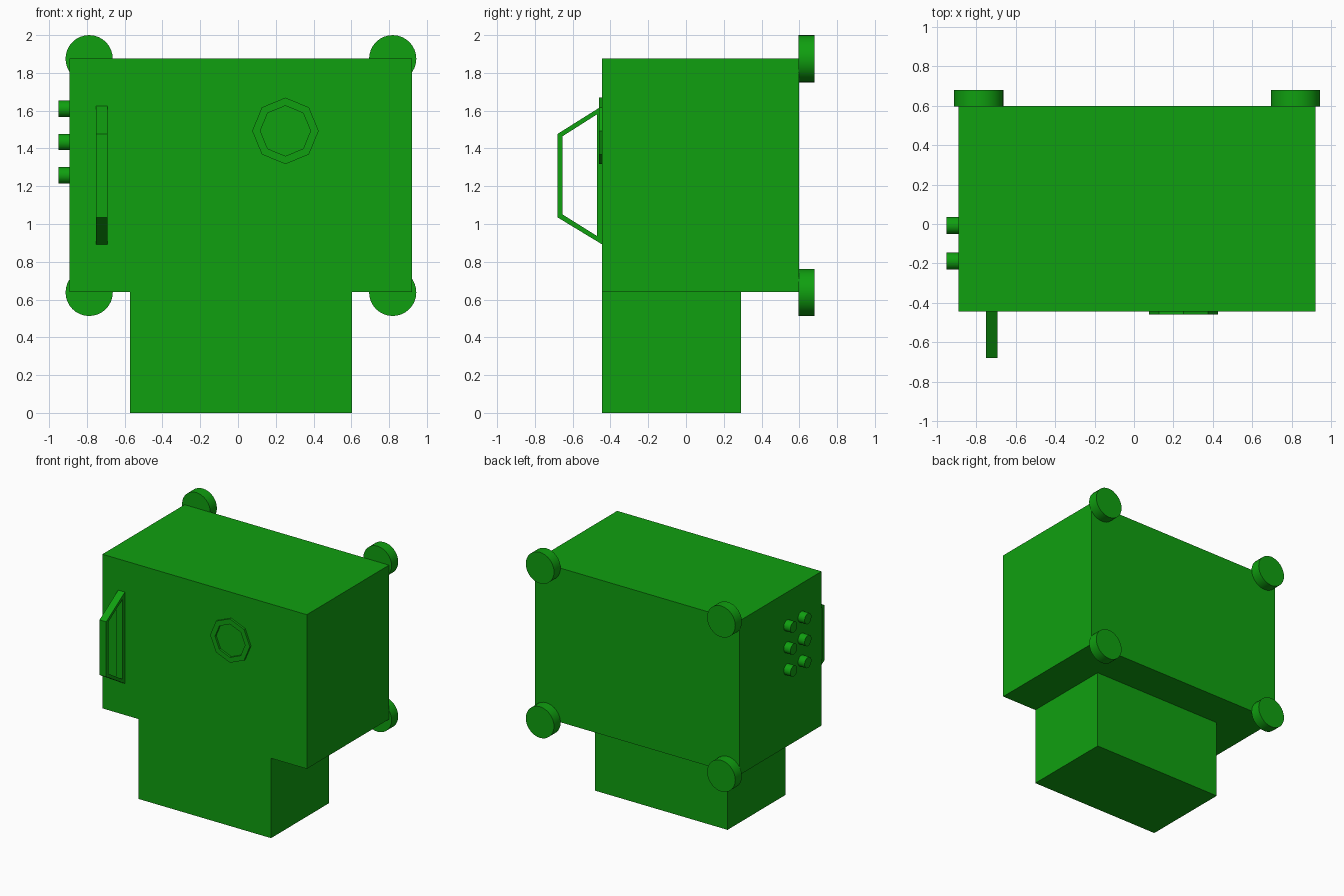
import bpy, bmesh
from math import cos, sin, tau, pi
from mathutils import Vector

if "Cube" in bpy.data.objects:
    bpy.data.objects.remove(bpy.data.objects["Cube"])

green = bpy.data.materials.new("green")
green.diffuse_color = (0.005, 0.35, 0.005, 1)
green.use_nodes = True
green.node_tree.nodes["Principled BSDF"].inputs["Base Color"].default_value = green.diffuse_color


def box(name, lo, hi):
    lo, hi = Vector(lo), Vector(hi)
    bpy.ops.mesh.primitive_cube_add(size=1, location=(lo + hi) / 2)
    ob = bpy.context.object
    ob.name = name
    ob.scale = hi - lo
    bpy.ops.object.transform_apply(location=False, rotation=False, scale=True)
    ob.data.materials.append(green)
    return ob


def disc(name, loc, radius, depth, rot, sides=32):
    bpy.ops.mesh.primitive_cylinder_add(vertices=sides, radius=radius, depth=depth,
                                        location=loc, rotation=rot)
    ob = bpy.context.object
    ob.name = name
    bpy.ops.object.shade_smooth_by_angle()
    ob.data.materials.append(green)
    return ob


def frame(name, outer, inner, place, d0, d1):
    """Extruded closed outline with an open middle; place(u, v, d) gives xyz."""
    bm = bmesh.new()
    n = len(outer)
    rings = [[bm.verts.new(place(u, v, d)) for u, v in loop]
             for loop, d in ((outer, d0), (outer, d1), (inner, d1), (inner, d0))]
    for a, b in zip(rings, rings[1:] + rings[:1]):
        for i in range(n):
            j = (i + 1) % n
            bm.faces.new((a[i], a[j], b[j], b[i]))
    bmesh.ops.recalc_face_normals(bm, faces=bm.faces)
    me = bpy.data.meshes.new(name)
    bm.to_mesh(me)
    bm.free()
    me.materials.append(green)
    ob = bpy.data.objects.new(name, me)
    bpy.context.collection.objects.link(ob)
    return ob


# Main cabinet and the narrower base under it
box("cabinet", (-0.891, -0.444, 0.64), (0.921, 0.598, 1.875))
box("base", (-0.573, -0.444, 0), (0.604, 0.292, 0.64))

# Round pads on the four back corners
for x in (-0.788, 0.819):
    for z in (0.638, 1.875):
        disc("back_pad", (x, 0.638, z), 0.125, 0.084, (pi / 2, 0, 0))

# Six knobs on the left side
for y in (-0.008, -0.188):
    for z in (1.258, 1.434, 1.61):
        disc("side_knob", (-0.91, y, z), 0.043, 0.08, (0, pi / 2, 0))

# Handle: closed trapezoid frame standing off the front
frame("front_handle",
      [(-0.444, 1.625), (-0.68, 1.477), (-0.68, 1.035), (-0.444, 0.892)],
      [(-0.472, 1.58), (-0.653, 1.465), (-0.653, 1.05), (-0.472, 0.937)],
      lambda u, v, d: (d, u, v), -0.751, -0.692)


# Octagonal dial ring on the front
def octagon(r):
    return [(0.251 + r * cos(tau * i / 8), 1.493 + r * sin(tau * i / 8)) for i in range(8)]


frame("dial_ring", octagon(0.176), octagon(0.133),
      lambda u, v, d: (u, d, v), -0.46, -0.443)
